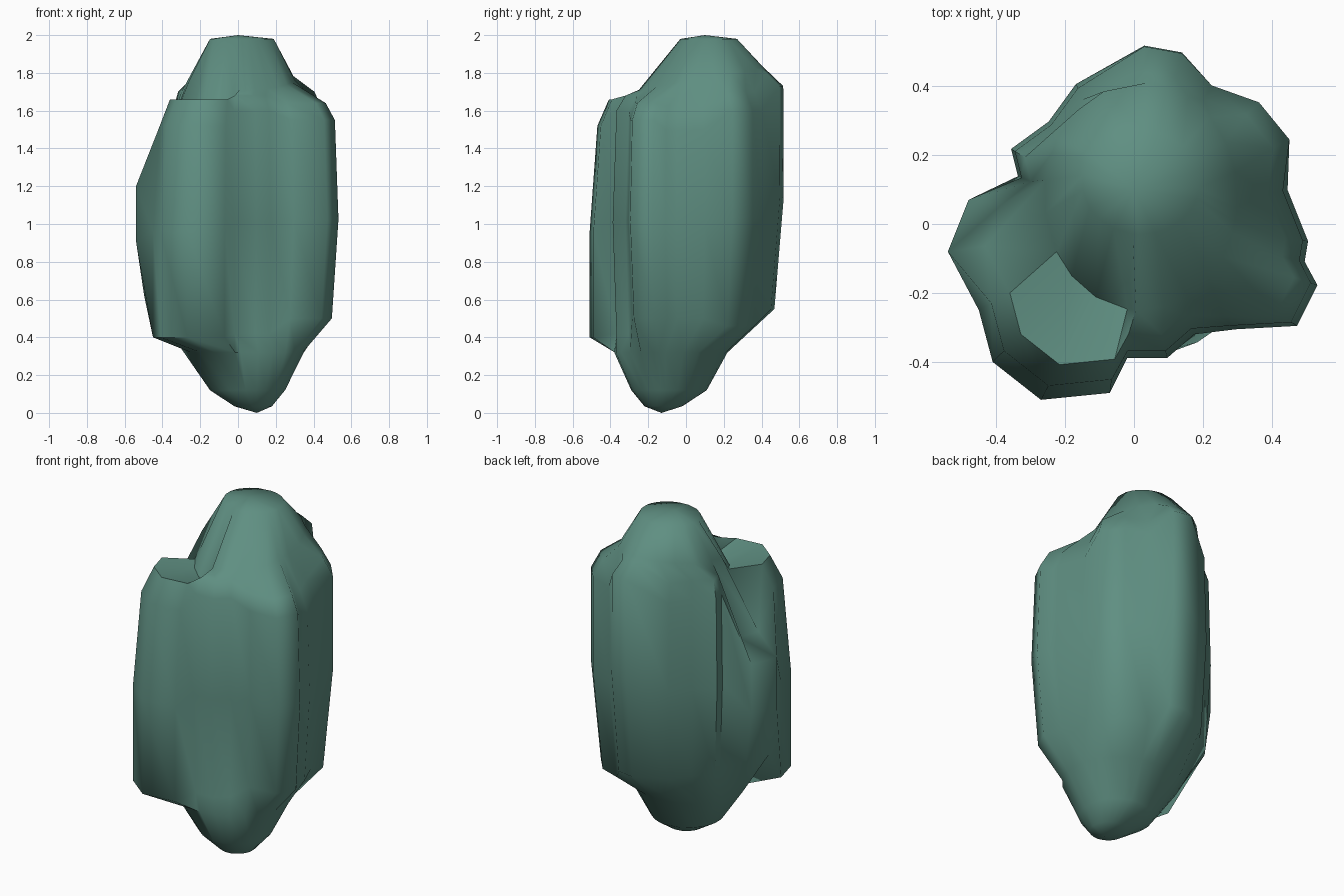
import bpy
import bmesh
import math

cube = bpy.data.objects.get("Cube")
if cube:
    bpy.data.objects.remove(cube, do_unlink=True)

# Each lobe of the boulder: outline points seen from above, then the
# (height, scale) of its foot, brow and neck, and how far its shoulder dips
lobes = [
    dict(outline=[(.54, -.18), (.48, -.30), (.30, -.31)],
         foot=(.5, .92), brow=(1.55, .95), neck=(1.64, .86), dip=0),
    dict(outline=[(.18, -.33), (.10, -.40), (-.02, -.40)],
         foot=(.42, .92), brow=(1.6, .92), neck=(1.68, .8), dip=0),
    dict(outline=[(-.07, -.49), (-.27, -.51), (-.41, -.40), (-.45, -.25)],
         foot=(.4, 1), brow=(1.52, .92), neck=(1.66, .8), dip=.1),
    dict(outline=[(-.54, -.08), (-.48, .07)],
         foot=(.62, .92), brow=(1.2, 1), neck=(1.33, .8), dip=0),
    dict(outline=[(-.34, .14), (-.36, .22), (-.25, .30), (-.17, .41)],
         foot=(.55, .92), brow=(1.6, .96), neck=(1.7, .88), dip=0),
    dict(outline=[(.03, .52), (.14, .50)],
         foot=(.55, .9), brow=(1.73, .99), neck=(1.8, .85), dip=0),
    dict(outline=[(.23, .41), (.37, .36), (.46, .25)],
         foot=(.46, .88), brow=(1.6, .98), neck=(1.7, .88), dip=0),
    dict(outline=[(.45, .10), (.51, -.05), (.50, -.11)],
         foot=(.5, .92), brow=(1.5, .96), neck=(1.62, .86), dip=0),
]


def on_ellipse(angle, centre, radii, height):
    return (centre[0] + radii[0] * math.cos(angle),
            centre[1] + radii[1] * math.sin(angle), height)


def column(x, y, lobe):
    """One vertical strip of points, from the underside up to the crown."""
    angle = math.atan2(y, x)
    foot, brow, neck = lobe["foot"], lobe["brow"], lobe["neck"]
    belly = ((foot[0] + brow[0]) / 2, min(1, (foot[1] + brow[1]) / 2 + .05))
    points = [on_ellipse(angle, (.08, -.12), (.1, .1), .035),
              on_ellipse(angle, (.05, -.09), (.2, .2), .12),
              on_ellipse(angle, (.03, -.08), (.32, .3), .32)]
    points += [(x * s, y * s, z) for z, s in (foot, belly, brow, neck)]
    rise = 1.77 + .06 * math.sin(angle) - lobe["dip"]
    points.append(on_ellipse(angle, (.02, .08), (.28, .33), rise))
    points.append(on_ellipse(angle, (.02, .12), (.17, .15), 1.98))
    return points


def build_boulder(name, material):
    bm = bmesh.new()
    strips = [[bm.verts.new(p) for p in column(x, y, lobe)]
              for lobe in lobes for x, y in lobe["outline"]]
    tip = bm.verts.new((.1, -.13, 0))
    crown = bm.verts.new((0, .1, 2))
    # Skin neighbouring strips, then close both ends
    for a, b in zip(strips, strips[1:] + strips[:1]):
        for k in range(len(a) - 1):
            bm.faces.new((a[k], b[k], b[k + 1], a[k + 1]))
        bm.faces.new((tip, b[0], a[0]))
        bm.faces.new((crown, a[-1], b[-1]))
    bmesh.ops.recalc_face_normals(bm, faces=bm.faces)
    mesh = bpy.data.meshes.new(name)
    bm.to_mesh(mesh)
    bm.free()
    mesh.materials.append(material)
    boulder = bpy.data.objects.new(name, mesh)
    bpy.context.collection.objects.link(boulder)
    bpy.ops.object.select_all(action="DESELECT")
    boulder.select_set(True)
    bpy.context.view_layer.objects.active = boulder
    bpy.ops.object.shade_smooth_by_angle(angle=math.radians(65))


# Mossy green stone
stone = bpy.data.materials.new("green_stone")
stone.use_nodes = True
colour = (.115, .275, .223, 1)
stone.diffuse_color = colour
stone.node_tree.nodes["Principled BSDF"].inputs["Base Color"].default_value = colour

build_boulder("boulder", stone)
